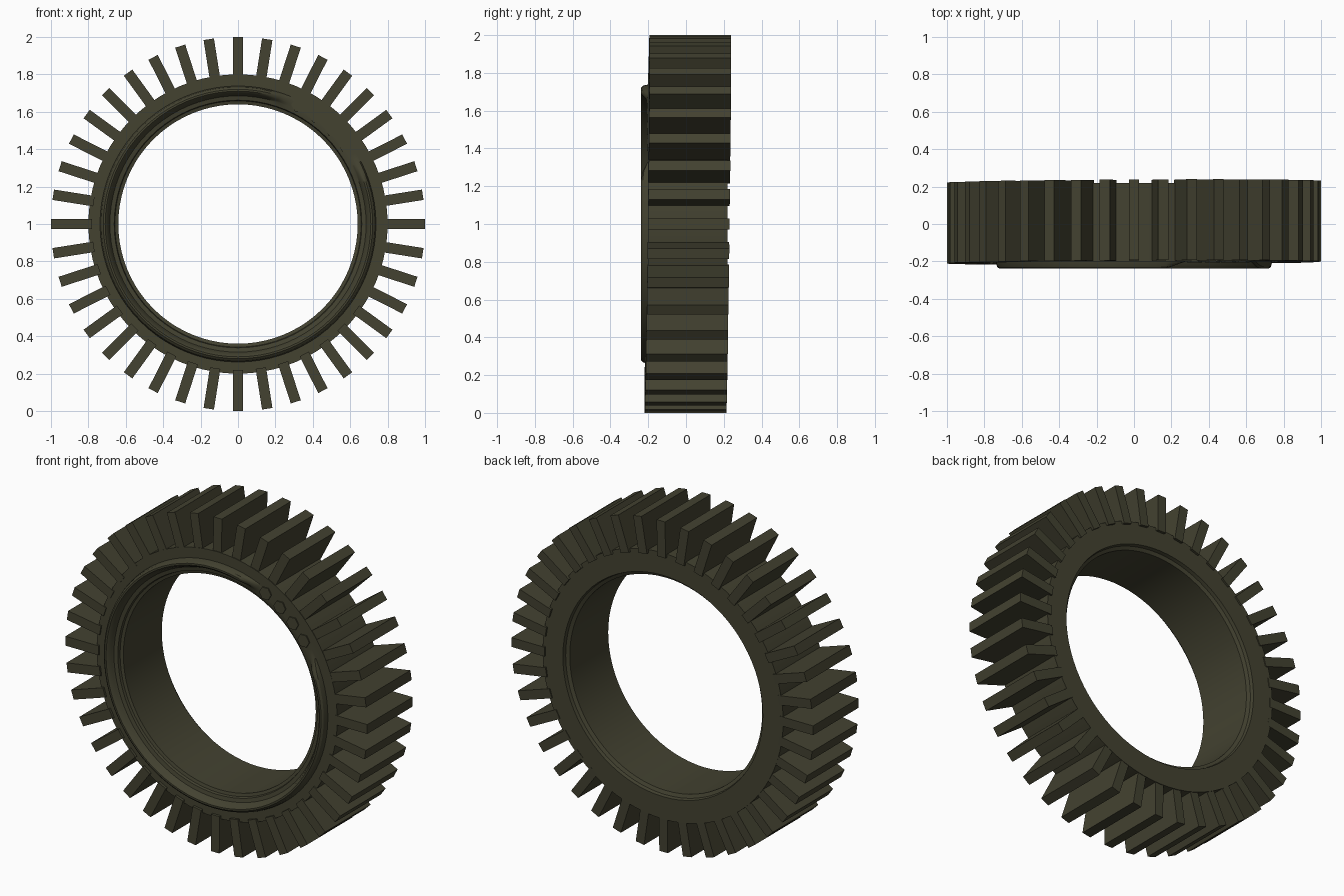
import bpy, bmesh, math
from mathutils import Vector

if "Cube" in bpy.data.objects:
    bpy.data.objects.remove(bpy.data.objects["Cube"])

rubber = bpy.data.materials.new("dark olive rubber")
rubber.diffuse_color = (0.056, 0.054, 0.030, 1)
rubber.use_nodes = True
rubber.node_tree.nodes["Principled BSDF"].inputs["Base Color"].default_value = rubber.diffuse_color


def make_object(name, bm, angle=30):
    bmesh.ops.recalc_face_normals(bm, faces=bm.faces[:])
    mesh = bpy.data.meshes.new(name)
    bm.to_mesh(mesh)
    bm.free()
    mesh.materials.append(rubber)
    ob = bpy.data.objects.new(name, mesh)
    bpy.context.collection.objects.link(ob)
    bpy.ops.object.select_all(action='DESELECT')
    ob.select_set(True)
    bpy.context.view_layer.objects.active = ob
    bpy.ops.object.shade_smooth_by_angle(angle=math.radians(angle))
    return ob


def polar(r, a, y):
    return Vector((r * math.cos(a), y, 1 + r * math.sin(a)))


# Tyre carcass: closed profile (radius, y, extra bead height) swept round the axle
profile = [(0.80, 0.22, 0), (0.665, 0.22, 0), (0.66, 0.20, 0), (0.64, 0.19, 0),
           (0.64, -0.175, 0), (0.658, -0.18, 0), (0.662, -0.195, 0),
           (0.685, -0.20, 0), (0.692, -0.20, -0.012), (0.700, -0.20, -0.031),
           (0.710, -0.20, -0.039), (0.720, -0.20, -0.039), (0.731, -0.20, -0.030),
           (0.736, -0.20, -0.014), (0.738, -0.20, 0), (0.80, -0.20, 0)]


def bead(deg):
    # The bead fades out where the bolts sit (upper right)
    d = abs((deg - 48 + 180) % 360 - 180)
    t = min(max((d - 20) / 8, 0), 1)
    return t * t * (3 - 2 * t)


SEG = 80
bm = bmesh.new()
rings = []
for i in range(SEG):
    deg = 360 * i / SEG
    rings.append([bm.verts.new(polar(r, math.radians(deg), y + h * bead(deg)))
                  for r, y, h in profile])
n = len(profile)
for i in range(SEG):
    a, b = rings[i], rings[(i + 1) % SEG]
    for j in range(n):
        k = (j + 1) % n
        bm.faces.new((a[j], a[k], b[k], b[j]))
make_object("tyre_carcass", bm)

# Forty tread bars, the whole tread ring sitting slightly askew on the axle
bm = bmesh.new()
for i in range(40):
    a = math.radians(9 * i)
    out = Vector((math.cos(a), 0, math.sin(a)))
    side = Vector((-out.z, 0, out.x))
    for v in bmesh.ops.create_cube(bm, size=1)['verts']:
        u = v.co.copy()
        p = out * (0.89 + 0.22 * u.x) + side * (0.056 * u.z)
        v.co = (p.x, 0.01 + 0.432 * u.y + 0.0125 * p.z + 0.005 * p.x, 1 + p.z)
make_object("tread_bars", bm)

# Four hexagonal studs on the front wall
bm = bmesh.new()
for deg in (36, 45, 54, 63):
    c = polar(0.715, math.radians(deg), 0)
    lower, upper = [[bm.verts.new((c.x + 0.04 * math.cos(k * math.pi / 3), y,
                                   c.z + 0.04 * math.sin(k * math.pi / 3)))
                     for k in range(6)] for y in (-0.19, -0.207)]
    bm.faces.new(lower)
    bm.faces.new(upper)
    for k in range(6):
        m = (k + 1) % 6
        bm.faces.new((lower[k], lower[m], upper[m], upper[k]))
make_object("hex_studs", bm)
